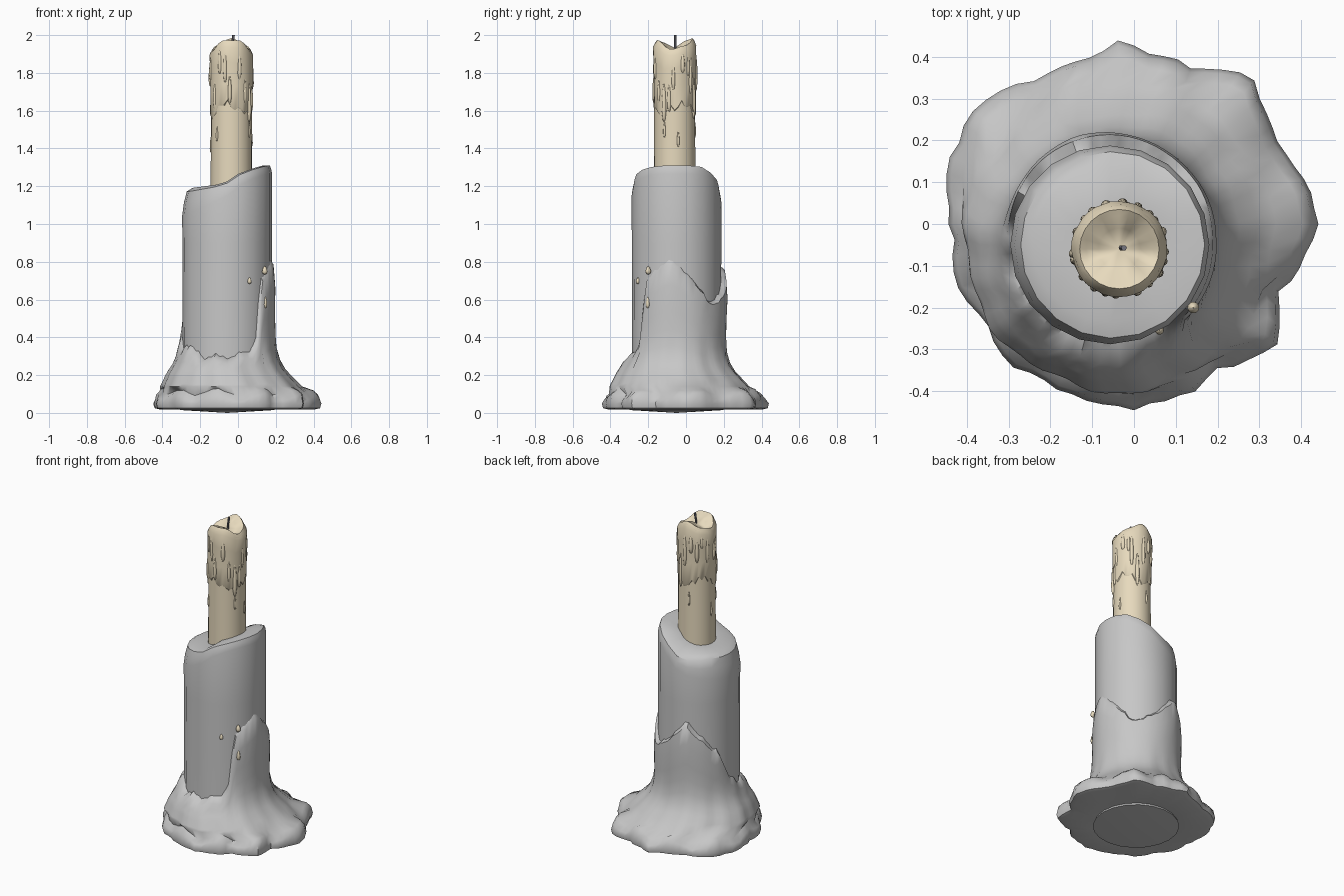
import bpy, bmesh, math, random
from mathutils import Vector

if "Cube" in bpy.data.objects:
    bpy.data.objects.remove(bpy.data.objects["Cube"])

random.seed(4)
PC = (-0.057, -0.05)     # pillar centre
CC = (-0.035, -0.06)     # candle centre


def material(name, rgb):
    m = bpy.data.materials.new(name)
    m.diffuse_color = (*rgb, 1)
    m.use_nodes = True
    m.node_tree.nodes["Principled BSDF"].inputs["Base Color"].default_value = m.diffuse_color
    return m


GREY = material("grey_wax", (0.57, 0.57, 0.57))
BEIGE = material("beige_wax", (0.80, 0.70, 0.51))
DARK = material("dark_wick", (0.17, 0.17, 0.20))


def finish(bm, name, mat, angle=40):
    bmesh.ops.recalc_face_normals(bm, faces=bm.faces)
    me = bpy.data.meshes.new(name)
    bm.to_mesh(me)
    bm.free()
    me.materials.append(mat)
    ob = bpy.data.objects.new(name, me)
    bpy.context.collection.objects.link(ob)
    bpy.ops.object.select_all(action='DESELECT')
    ob.select_set(True)
    bpy.context.view_layer.objects.active = ob
    bpy.ops.object.shade_smooth_by_angle(angle=math.radians(angle))
    return ob


def table(pts, x, period=None):
    """Linear interpolation, wrapping round when a period is given."""
    if period:
        x %= period
        pts = pts + [(pts[0][0] + period, pts[0][1])]
    if x <= pts[0][0]:
        return pts[0][1]
    for (x0, y0), (x1, y1) in zip(pts, pts[1:]):
        if x <= x1:
            return y0 + (y1 - y0) * (x - x0) / (x1 - x0)
    return pts[-1][1]


def loft(bm, rings, cap_start=None, cap_end=None):
    """Bridge closed rings of points, with optional fan centres at the ends."""
    vs = [[bm.verts.new(p) for p in ring] for ring in rings]
    n = len(vs[0])
    for a, b in zip(vs, vs[1:]):
        for i in range(n):
            bm.faces.new((a[i], a[(i + 1) % n], b[(i + 1) % n], b[i]))
    for ring, c in ((vs[0], cap_start), (vs[-1], cap_end)):
        if c:
            cv = bm.verts.new(c)
            for i in range(n):
                bm.faces.new((ring[i], ring[(i + 1) % n], cv))


def polar(c, r, deg, z):
    a = math.radians(deg)
    return (c[0] + r * math.cos(a), c[1] + r * math.sin(a), z)


# --- pillar: wide grey cylinder with a slanted, melted top
SLOPE = [(-0.25, 1.19), (-0.10, 1.21), (-0.03, 1.235), (0.0, 1.265), (0.08, 1.295), (0.15, 1.315)]


def top_z(x, y):
    return table(SLOPE, x) - max(0, y - 0.09) * 0.4


def pillar():
    bm = bmesh.new()
    angs = [i * 360 / 20 for i in range(20)]
    rings = [[polar(PC, r, a, z) for a in angs]
             for z, r in ((0.015, .25), (0.04, .238), (0.3, .237), (0.6, .236), (0.9, .237))]
    for r, k in ((0.239, 1.0), (0.229, 0.5), (0.214, 0.12), (0.185, 0.0), (0.10, 0.02)):
        ring = []
        for a in angs:
            side = 0.5 - 0.5 * math.cos(math.radians(a))   # deeper shoulder on the left
            rr = r + (0.236 - r) * 0.55 * (1 - side * side) if r > .2 else r
            x, y, _ = polar(PC, rr, a, 0)
            ring.append((x, y, top_z(x, y) - k * (0.05 + 0.10 * side ** 2)))
        rings.append(ring)
    loft(bm, rings, (*PC, 0.0), (*PC, 1.22))
    finish(bm, "pillar", GREY)


pillar()

# --- melted skirt: wax puddle at the foot with tongues running up the pillar
FOOT = [(0, .445), (15, .425), (30, .39), (40, .41), (52, .455), (70, .40), (86, .405), (95, .445),
        (103, .41), (120, .41), (145, .475), (170, .455), (185, .43), (202, .45), (213, .42),
        (222, .45), (243, .435), (268, .44), (290, .425), (300, .40), (311, .43), (322, .445),
        (335, .385), (350, .42)]
EDGE = [(0, .80), (10, .76), (25, .68), (50, .58), (75, .64), (95, .74), (110, .79), (130, .69),
        (154, .58), (170, .43), (195, .34), (215, .36), (240, .29), (255, .32), (270, .28),
        (285, .33), (303, .33), (311, .42), (317, .70), (330, .75), (350, .81)]
FLARE = [(.12, .383), (.15, .363), (.2, .327), (.25, .29), (.3, .269), (.36, .257), (.5, .253), (.8, .256)]


def skirt():
    bm = bmesh.new()
    n = 72
    angs = [i * 360 / n for i in range(n)]
    foot = [table(FOOT, a, 360) + random.uniform(-.007, .007) for a in angs]
    edge = [table(EDGE, a, 360) + random.uniform(-.012, .012) for a in angs]
    rings = [[polar(PC, 0.240, a, 0.03) for a in angs]]
    # rounded lip of the puddle
    for k, z in ((.92, .018), (.985, .025), (1, .05), (.975, .083), (.915, .110)):
        rings.append([polar((0, 0), foot[i] * k, a,
                            z + (0.016 * math.sin(i * 0.9) + random.uniform(-.006, .006)) * (z > .08))
                      for i, a in enumerate(angs)])
    # flared body
    for f in (0, .07, .14, .22, .32, .45, .6, .8, .96, 1.0):
        ring = []
        for i, a in enumerate(angs):
            z = .14 + (edge[i] - .14) * f
            s = min(1, z / .22)
            fold = (0.010 * math.sin(math.radians(a * 7)) + 0.006 * math.sin(math.radians(a * 17))) \
                * max(0, 1 - z / .42)
            back = 0.018 * max(0, math.cos(math.radians(a - 95))) * max(0, min(1, (z - .25) / .4))
            r = table(FLARE, z) + fold + back
            if f > .9:
                r = .246 + back if f < 1 else .230
            ring.append(polar((PC[0] * s, PC[1] * s), r, a, z))
        rings.append(ring)
    loft(bm, rings)
    finish(bm, "melted_skirt", GREY, 50)


skirt()


# --- candle: thin beige stick with a saddle-shaped rim and shallow bowl
def rim(a):
    return 1.953 - 0.025 * math.cos(math.radians(2 * a)) + 0.006 * math.sin(math.radians(a * 5))


def candle():
    bm = bmesh.new()
    angs = [i * 15 for i in range(24)]
    rings = [[polar(CC, r, a, z) for a in angs] for z, r in ((1.15, .110), (1.4, .109), (1.7, .108))]
    for r, dz in ((.110, -.06), (.108, -.02), (.095, 0), (.080, -.006), (.05, -.016)):
        rings.append([polar(CC, r, a, rim(a) + dz) for a in angs])
    loft(bm, rings, (*CC, 1.15), (*CC, 1.932))
    finish(bm, "candle", BEIGE, 60)


candle()


# --- run-down coat: thin ragged sleeve round the upper half of the candle
def coat():
    bm = bmesh.new()
    angs = [i * 10 for i in range(36)]
    low = [1.60 + 0.03 * math.sin(i * 0.55) + random.uniform(-.02, .02) for i in range(36)]
    rings = [[polar(CC, .104, a, low[i]) for i, a in enumerate(angs)]]
    for f, r in ((.03, .112), (.35, .111), (.7, .113), (.93, .114), (1, .104)):
        rings.append([polar(CC, r + random.uniform(-.001, .002) * (f < 1), a,
                            low[i] + (rim(a) - .012 - low[i]) * f) for i, a in enumerate(angs)])
    loft(bm, rings)
    finish(bm, "wax_coat", BEIGE, 50)


coat()


def drop(bm, pos, width, length):
    """Teardrop: thin at the top, fat at the bottom."""
    vs = bmesh.ops.create_icosphere(bm, subdivisions=2, radius=1)["verts"]
    for v in vs:
        k = width * (1 - 0.3 * (v.co.z + 0.5))
        v.co = Vector((v.co.x * k, v.co.y * k, v.co.z * length / 2)) + Vector(pos)


# --- drips down the candle
bm = bmesh.new()
for i in range(20):
    a = i * 18 + random.uniform(-6, 6)
    length = random.uniform(.09, .24)
    drop(bm, polar(CC, .109, a, rim(a) - .03 - length / 2 - random.choice((0, .03, .15))),
         random.uniform(.010, .015), length)
for a, z in ((175, 1.42), (10, 1.45), (330, 1.5), (100, 1.5), (225, 1.48)):
    drop(bm, polar(CC, .108, a, z), .008, .09)
finish(bm, "candle_drips", BEIGE)

# --- stray beige drops on the pillar and skirt
bm = bmesh.new()
for a, r, z, w, l in ((-37, .249, .755, .016, .045), (-37, .251, .585, .013, .065), (-60, .236, .70, .012, .035)):
    drop(bm, polar(PC, r, a, z), w, l)
finish(bm, "stray_drops", BEIGE)

# --- wick: slightly bent thin post
bm = bmesh.new()
wick = [(0, 1.91), (0, 1.96), (.004, 1.98), (.006, 2.0)]
loft(bm, [[polar((CC[0] + .005 + dx, CC[1] + .003), .007, a, z) for a in range(0, 360, 60)]
          for dx, z in wick], None, (CC[0] + .011, CC[1] + .003, 2.0))
finish(bm, "wick", DARK)
